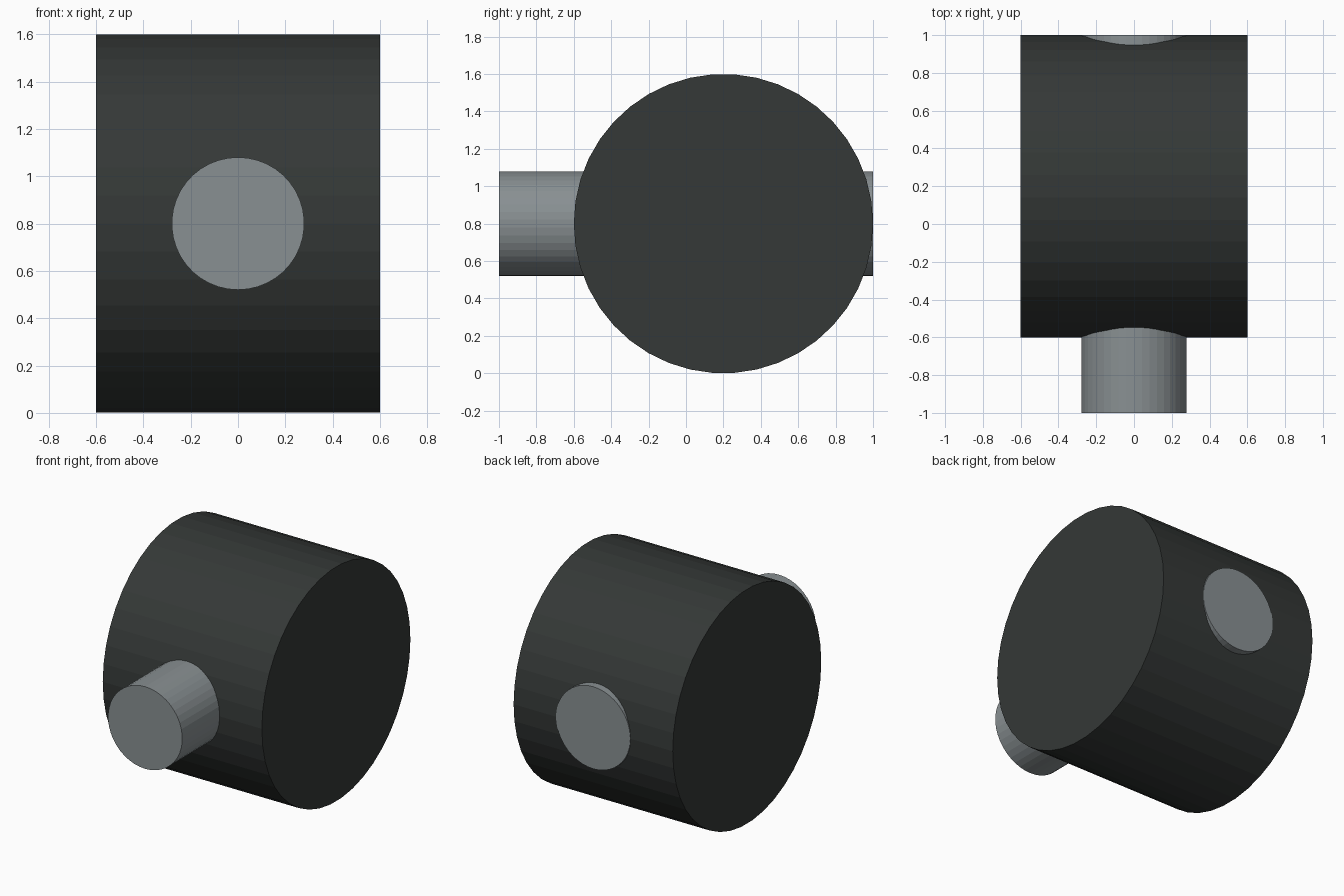
import bpy
from math import pi

if "Cube" in bpy.data.objects:
    bpy.data.objects.remove(bpy.data.objects["Cube"])


def cylinder(name, radius, length, location, rotation, color):
    bpy.ops.mesh.primitive_cylinder_add(
        vertices=42, radius=radius, depth=length, location=location, rotation=rotation)
    part = bpy.context.object
    part.name = name
    mat = bpy.data.materials.new(name + "_material")
    mat.diffuse_color = color
    mat.use_nodes = True
    mat.node_tree.nodes["Principled BSDF"].inputs["Base Color"].default_value = mat.diffuse_color
    part.data.materials.append(mat)
    return part


# Wide dark drum lying along x
cylinder("drum", 0.8, 1.2, (0, 0.2, 0.8), (0, pi / 2, 0), (0.035, 0.04, 0.038, 1))

# Thin grey shaft passing through the drum from front to back
cylinder("shaft", 0.28, 2.0, (0, 0, 0.8), (pi / 2, 0, 0), (0.25, 0.28, 0.29, 1))
